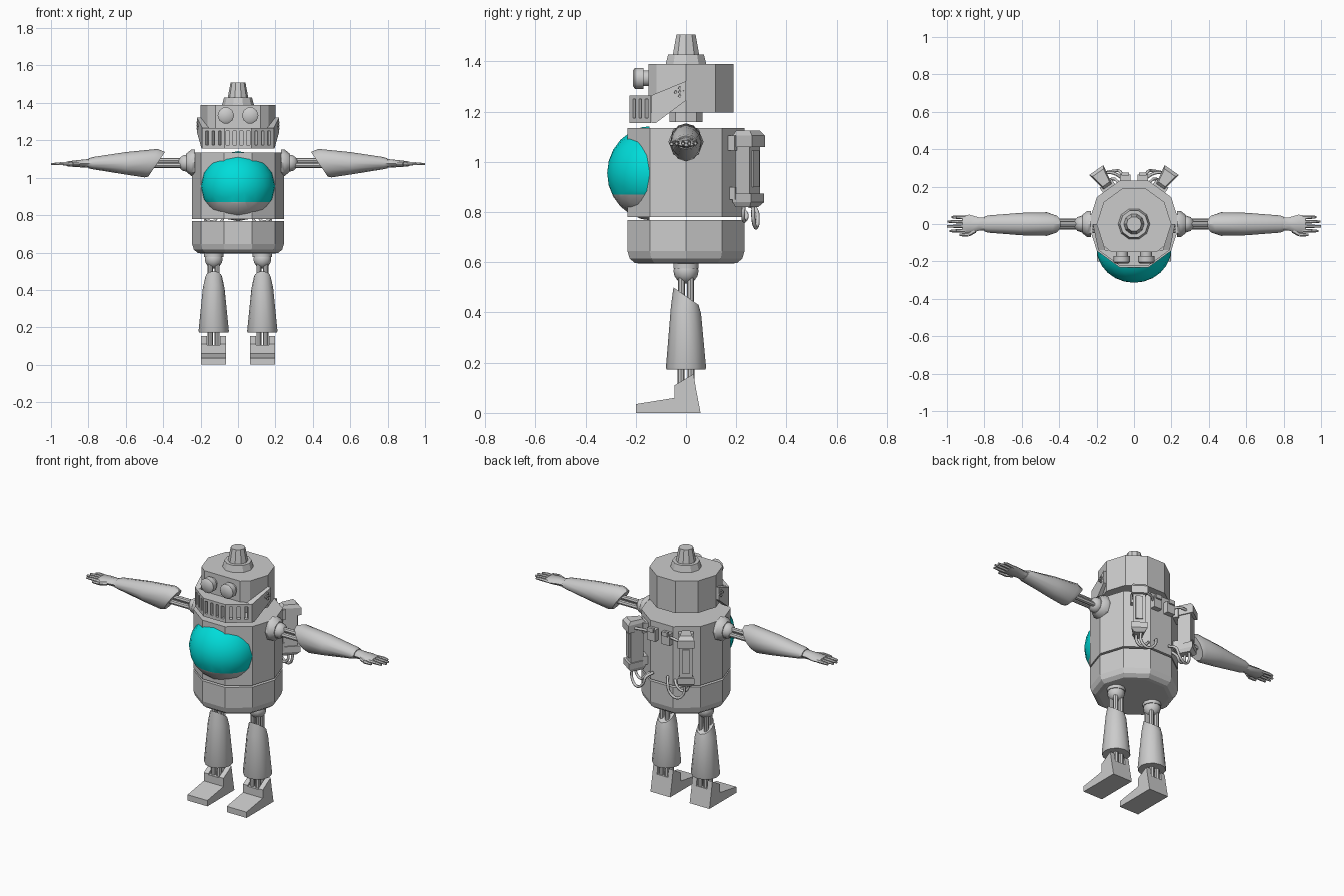
import bpy, bmesh
from math import sin, cos, pi, radians
from mathutils import Vector, Matrix

if "Cube" in bpy.data.objects:
    bpy.data.objects.remove(bpy.data.objects["Cube"])


def finish(bm, name, smooth=None, mirror=False):
    bmesh.ops.recalc_face_normals(bm, faces=bm.faces)
    me = bpy.data.meshes.new(name)
    bm.to_mesh(me)
    bm.free()
    ob = bpy.data.objects.new(name, me)
    bpy.context.collection.objects.link(ob)
    if smooth:
        me.shade_smooth()
        me.set_sharp_from_angle(angle=radians(smooth))
    if mirror:
        ob.modifiers.new("mirror", "MIRROR")
    return ob


def ring(c, u, v, n):
    """Points of an ellipse with centre c and semi-axes u, v."""
    c, u, v = Vector(c), Vector(u), Vector(v)
    return [c + u * cos(2 * pi * i / n) + v * sin(2 * pi * i / n) for i in range(n)]


def loft(bm, rings):
    rows = [[bm.verts.new(p) for p in r] for r in rings]
    for a, b in zip(rows, rows[1:]):
        for i in range(len(a)):
            j = (i + 1) % len(a)
            bm.faces.new((a[i], a[j], b[j], b[i]))
    bm.faces.new(rows[0])
    bm.faces.new(rows[-1])


def rod(bm, a, b, r0, r1, n=8):
    a, b = Vector(a), Vector(b)
    d = (b - a).normalized()
    u = d.cross(Vector((0, 0, 1)) if abs(d.z) < .9 else Vector((0, 1, 0))).normalized()
    w = d.cross(u)
    loft(bm, [ring(a, u * r0, w * r0, n), ring(b, u * r1, w * r1, n)])


def turned(bm, profile, n=10):
    loft(bm, [ring((0, 0, z), (r, 0, 0), (0, r, 0), n) for r, z in profile])


def box(bm, lo, hi, m=Matrix()):
    lo, hi = Vector(lo), Vector(hi)
    bmesh.ops.create_cube(bm, size=1, matrix=m @ Matrix.Translation((lo + hi) / 2) @ Matrix.Diagonal((*(hi - lo), 1)))


def ball(bm, c, r, n=10):
    bmesh.ops.create_uvsphere(bm, u_segments=n, v_segments=8, radius=r, matrix=Matrix.Translation(c))


def prism(bm, yz, x0, x1):
    loft(bm, [[Vector((x, y, z)) for y, z in yz] for x in (x0, x1)])


# Torso: ten-sided drum in two parts with a seam
bm = bmesh.new()
turned(bm, [(.245, .78), (.245, 1.135)])
finish(bm, "upper_torso")
bm = bmesh.new()
turned(bm, [(.195, .595), (.215, .598), (.236, .615), (.245, .645), (.245, .769)])
finish(bm, "lower_torso")

# Neck, head with flattened face, antenna
bm = bmesh.new()
turned(bm, [(.07, 1.158), (.07, 1.2)])
finish(bm, "neck")
bm = bmesh.new()
turned(bm, [(.2, 1.197), (.2, 1.39)])
for v in bm.verts:
    if v.co.y < -.16:
        v.co = (.12 if v.co.x > 0 else -.12, -.15, v.co.z)
finish(bm, "head")
bm = bmesh.new()
turned(bm, [(.085, 1.39), (.075, 1.428)])
turned(bm, [(.055, 1.428), (.04, 1.508)])
finish(bm, "antenna")

# Eyes
bm = bmesh.new()
rod(bm, (.065, -.175, 1.333), (.065, -.145, 1.333), .032, .032, 10)
rod(bm, (.065, -.203, 1.333), (.065, -.17, 1.333), .044, .044, 10)
rod(bm, (.065, -.212, 1.333), (.065, -.203, 1.333), .032, .044, 10)
finish(bm, "eyes", 40, True)

# Jaw with slotted grille on three facets
R = .2366
pts = [(R * cos(radians(a)), R * sin(radians(a))) for a in (-144, -108, -72, -36)]
bm = bmesh.new()
loft(bm, [[Vector((x, y, z)) for x, y in pts] for z in (1.155, 1.265)])
jaw = finish(bm, "jaw_grille")
bm = bmesh.new()
for ang, offs in ((-126, (-.042, 0, .042)), (-90, (-.054, -.018, .018, .054)), (-54, (-.042, 0, .042))):
    m = Matrix.Rotation(radians(ang), 4, 'Z')
    for o in offs:
        box(bm, (.2, o - .009, 1.175), (.25, o + .009, 1.25), m)
cutter = finish(bm, "grille_cutter")
cutter.hide_render = True
cutter.hide_viewport = True
mod = jaw.modifiers.new("slots", "BOOLEAN")
mod.operation, mod.object = 'DIFFERENCE', cutter

# Jaw side plates with a cross of bolts
bm = bmesh.new()
plate = [(-.138, 1.265), (0, 1.322), (0, 1.245), (-.12, 1.155), (-.138, 1.155)]
loft(bm, [[Vector((.22 + y * .21 - t, y, z)) for y, z in plate] for t in (0, .035)])
for dy, dz in ((0, 0), (.016, 0), (-.016, 0), (0, .016), (0, -.016)):
    rod(bm, (.2, dy - .025, dz + 1.278), (.222, dy - .025, dz + 1.278), .007, .006, 6)
finish(bm, "jaw_side_plates", None, True)

# Belly dome: teal glass above, grey bowl below
teal = bpy.data.materials.new("teal_glass")
teal.diffuse_color = (0.0, .72, .7, 1)
teal.use_nodes = True
teal.node_tree.nodes["Principled BSDF"].inputs["Base Color"].default_value = teal.diffuse_color
for name, upper in (("belly_dome", True), ("belly_bowl", False)):
    bm = bmesh.new()
    m = Matrix.Translation((0, -.13, .955)) @ Matrix.Diagonal((.2, .184, .189, 1)) @ Matrix.Rotation(pi / 2, 4, 'X')
    bmesh.ops.create_uvsphere(bm, u_segments=16, v_segments=12, radius=1, matrix=m)
    for co, no in (((0, -.145, 0), (0, 1, 0)), ((0, 0, .87), (0, 0, -1 if upper else 1))):
        bmesh.ops.bisect_plane(bm, geom=bm.verts[:] + bm.edges[:] + bm.faces[:],
                               plane_co=co, plane_no=no, clear_outer=True)
    ob = finish(bm, name, 40)
    if upper:
        ob.data.materials.append(teal)

# Shoulders, upper-arm pistons
bm = bmesh.new()
loft(bm, [ring((x, 0, 1.08), (0, r, 0), (0, 0, r), 8) for x, r in ((.23, .07), (.25, .07), (.275, .05))])
ball(bm, (.277, 0, 1.078), .045)
finish(bm, "shoulders", 40, True)
bm = bmesh.new()
for a in (90, 210, 330):
    y, z = .017 * cos(radians(a)), 1.075 + .017 * sin(radians(a))
    rod(bm, (.27, y, z), (.5, y, z), .014, .014)
finish(bm, "arm_pistons", 40, True)

# Forearms with slanted elbow opening
bm = bmesh.new()
loft(bm, [ring((x, 0, z), (0, ry, 0), (s, 0, rz), 12) for x, z, ry, s, rz in (
    (.435, 1.072, .052, -.045, .066), (.465, 1.078, .063, -.035, .076),
    (.6, 1.077, .06, 0, .06), (.78, 1.078, .046, 0, .032), (.8, 1.077, .04, 0, .026))])
finish(bm, "forearms", 40, True)

# Hands: palm, four fingers, thumb
bm = bmesh.new()
loft(bm, [ring((x, 0, z), (0, ry, 0), (0, 0, rz), 8) for x, z, ry, rz in (
    (.79, 1.077, .034, .024), (.83, 1.076, .036, .021), (.88, 1.075, .05, .017), (.918, 1.074, .045, .012))])
for y, x in ((-.034, .985), (-.011, 1.0), (.012, .996), (.034, .975)):
    rod(bm, (.9, y, 1.074), (.95, y * 1.08, 1.075), .01, .009, 6)
    rod(bm, (.95, y * 1.08, 1.075), (x, y * 1.1, 1.073), .009, .006, 6)
rod(bm, (.85, -.035, 1.074), (.885, -.056, 1.073), .013, .011, 6)
rod(bm, (.885, -.056, 1.073), (.932, -.058, 1.071), .011, .007, 6)
finish(bm, "hands", 40, True)

# Hips, thigh and ankle pistons
bm = bmesh.new()
ball(bm, (.13, 0, .565), .05)
loft(bm, [ring((.13, 0, z), (r, 0, 0), (0, r, 0), 10) for z, r in ((.575, .052), (.6, .052))])
finish(bm, "hips", 40, True)
bm = bmesh.new()
for a in (45, 135, 225, 315):
    x, y = .13 + .026 * cos(radians(a)), .026 * sin(radians(a))
    rod(bm, (x, y, .4), (x, y, .56), .014, .014)
    rod(bm, (x, y * 1.1, .08), (x, y * 1.1, .25), .014, .014)
finish(bm, "leg_pistons", 40, True)

# Shins with slanted knee opening
bm = bmesh.new()
loft(bm, [ring((.13, 0, z), (rx, 0, 0), (0, ry, s), 12) for z, rx, ry, s in (
    (.465, .046, .05, -.035), (.41, .058, .06, -.015), (.18, .081, .08, 0), (.172, .078, .077, 0))])
finish(bm, "shins", 40, True)

# Feet: wedge base and heel fins either side of the ankle
bm = bmesh.new()
prism(bm, [(-.2, 0), (.058, 0), (.038, .105), (-.045, .105), (-.045, .06), (-.2, .035)], .065, .197)
for x in (.065, .167):
    prism(bm, [(-.045, .1), (.039, .1), (.03, .155), (-.045, .11)], x, x + .03)
finish(bm, "feet", None, True)

# Back packs: canister with caps, window and bracket, set on the diagonal facets
m = Matrix.Rotation(radians(55), 4, 'Z')
bm = bmesh.new()
packs = [[(.262, .035, .815), (.3, .03, .832), (.3, .03, .86)]]
for rows in (
        # (inner radius, outer radius, inner half width, outer half width, z)
        ((.255, .33, .022, .03, .82), (.245, .348, .026, .046, .84), (.245, .348, .026, .046, .875)),
        ((.255, .335, .022, .036, .87), (.255, .335, .022, .036, 1.065)),
        ((.245, .352, .026, .046, 1.06), (.245, .352, .026, .046, 1.105), (.26, .335, .022, .035, 1.125))):
    loft(bm, [[m @ Vector((a, -w0, z)), m @ Vector((b, -w1, z)), m @ Vector((b, w1, z)), m @ Vector((a, w0, z))]
              for a, b, w0, w1, z in rows])
box(bm, (.33, -.02, .9), (.343, .02, 1.045), m)
box(bm, (.22, -.04, 1.045), (.265, .04, 1.105), m)
box(bm, (.22, -.03, .85), (.26, .03, .9), m)
finish(bm, "back_packs", None, True)

# Small valve boxes between the packs
bm = bmesh.new()
box(bm, (.02, .225, 1.03), (.075, .265, 1.1))
box(bm, (.028, .26, 1.085), (.067, .275, 1.11))
finish(bm, "valve_boxes", None, True)

# Hoses from the packs into the torso
cu = bpy.data.curves.new("hoses", "CURVE")
cu.dimensions = '3D'
cu.bevel_depth, cu.bevel_resolution, cu.resolution_u = .008, 1, 5
low = [[m @ Vector((r, t, z)) for r, t, z in path] for path in (
    ((.32, .01, .83), (.318, .015, .765), (.305, .05, .738), (.285, .09, .765), (.27, .1, .81), (.225, .1, .83)),
    ((.29, -.012, .83), (.285, -.01, .785), (.27, .02, .765), (.26, .05, .79), (.23, .06, .815)))]
top = [[Vector(p) for p in ((.07, .25, 1.075), (.1, .268, 1.085), (.13, .275, 1.085), (.165, .27, 1.08))]]
for path in low + top:
    sp = cu.splines.new('BEZIER')
    sp.bezier_points.add(len(path) - 1)
    for bp, p in zip(sp.bezier_points, path):
        bp.co = p
        bp.handle_left_type = bp.handle_right_type = 'AUTO'
hoses = bpy.data.objects.new("hoses", cu)
bpy.context.collection.objects.link(hoses)
hoses.modifiers.new("mirror", "MIRROR")
